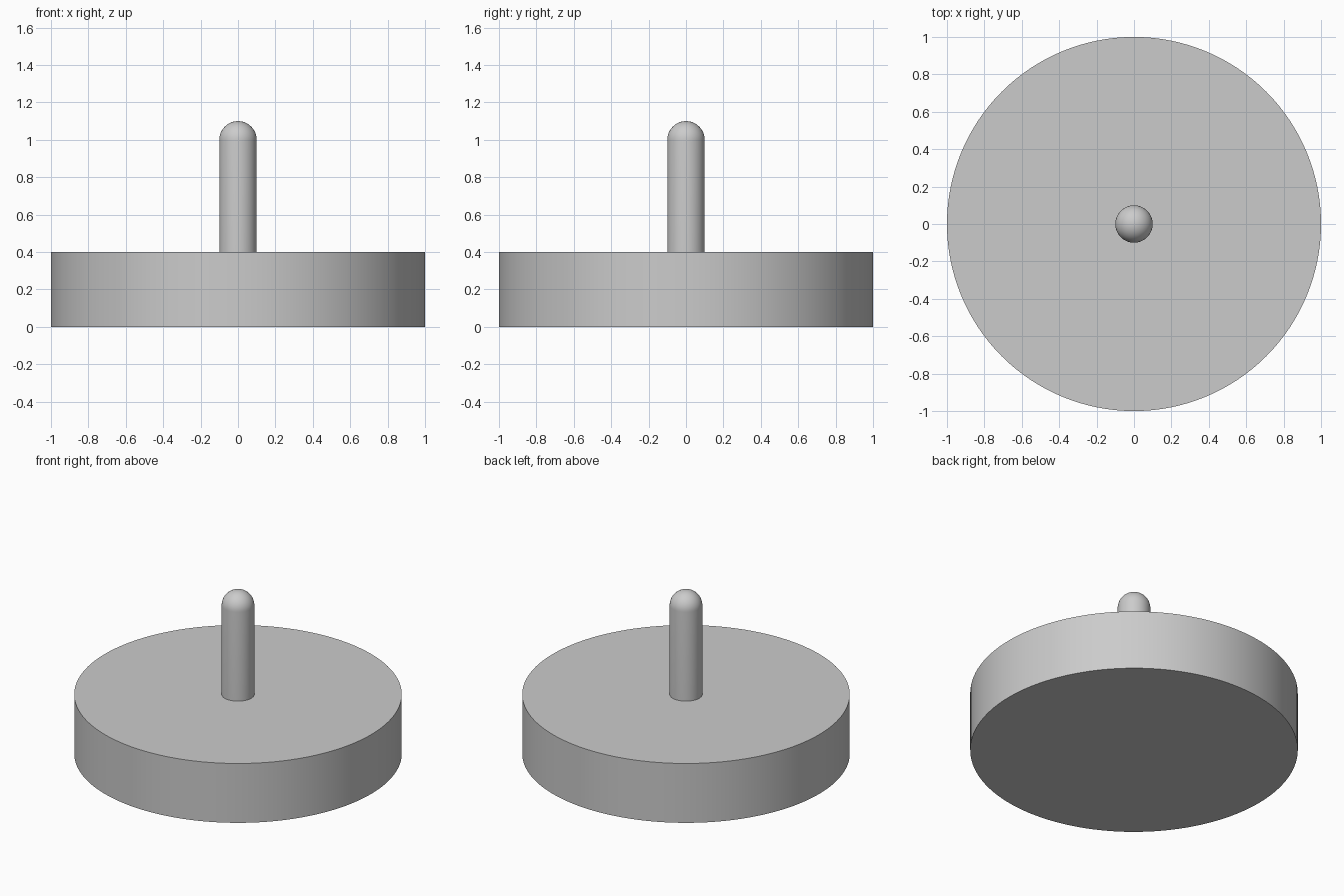
import bpy
import bmesh
import math

cube = bpy.data.objects.get("Cube")
if cube:
    bpy.data.objects.remove(cube, do_unlink=True)

grey = bpy.data.materials.new("light grey")
grey.use_nodes = True
colour = (0.6, 0.6, 0.6, 1.0)
grey.diffuse_color = colour
grey.node_tree.nodes["Principled BSDF"].inputs["Base Color"].default_value = colour


def lathe(name, profile, sides):
    """Turn a (radius, height) profile around z into a smooth object."""
    bm = bmesh.new()
    verts = [bm.verts.new((r, 0, z)) for r, z in profile]
    edges = [bm.edges.new(pair) for pair in zip(verts, verts[1:])]
    bmesh.ops.spin(bm, geom=verts + edges, cent=(0, 0, 0), axis=(0, 0, 1),
                   angle=math.tau, steps=sides, use_duplicate=False)
    bmesh.ops.remove_doubles(bm, verts=bm.verts, dist=0.0001)
    # Close the open rims with flat caps
    rims = [e for e in bm.edges if e.is_boundary]
    bmesh.ops.holes_fill(bm, edges=rims, sides=0)
    bmesh.ops.recalc_face_normals(bm, faces=bm.faces)
    mesh = bpy.data.meshes.new(name)
    bm.to_mesh(mesh)
    bm.free()
    mesh.materials.append(grey)
    obj = bpy.data.objects.new(name, mesh)
    bpy.context.collection.objects.link(obj)
    bpy.ops.object.select_all(action="DESELECT")
    obj.select_set(True)
    bpy.context.view_layer.objects.active = obj
    bpy.ops.object.shade_smooth_by_angle(angle=math.radians(30))
    return obj


# Round base disc
base_height = 0.4
lathe("base_disc", [(1, 0), (1, base_height)], 128)

# Upright pin with a domed tip
pin_radius, shoulder, rings = 0.1, 1.0, 12
dome = [(pin_radius * math.cos(a), shoulder + pin_radius * math.sin(a))
        for a in (math.pi / 2 * i / rings for i in range(rings + 1))]
lathe("centre_pin", [(pin_radius, base_height)] + dome, 48)
